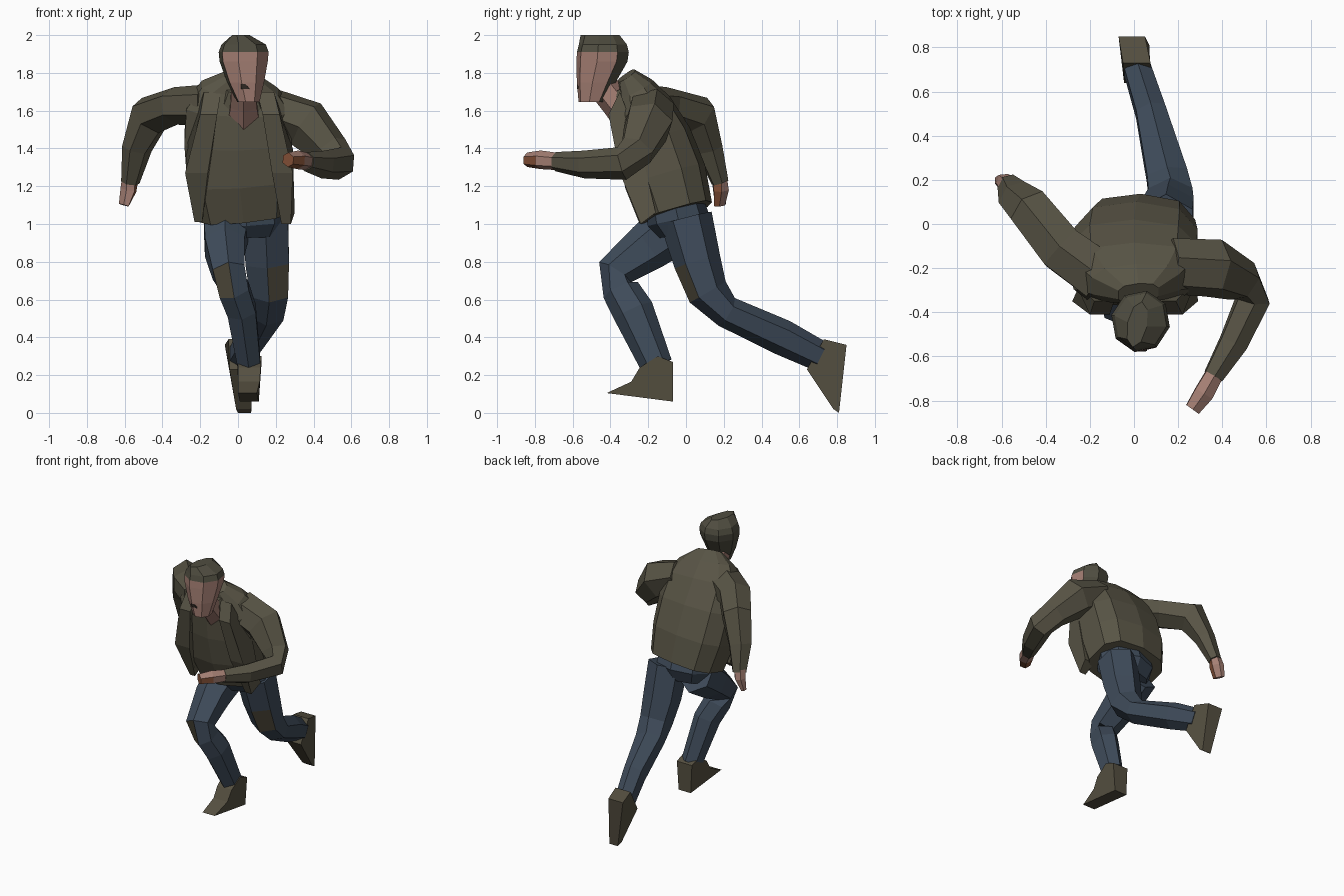
import bpy, bmesh, math
from mathutils import Vector


def material(name, rgb):
    m = bpy.data.materials.new(name)
    m.diffuse_color = (*rgb, 1)
    return m


JACKET = material("olive jacket", (0.098, 0.089, 0.060))
JEANS = material("blue denim", (0.050, 0.072, 0.104))
SKIN = material("skin", (0.38, 0.215, 0.175))
HAIR = material("dark olive hair", (0.080, 0.075, 0.052))
SHOE = material("brown leather", (0.092, 0.080, 0.052))
RUST = material("rust red", (0.24, 0.085, 0.04))
DARK = material("dark brown", (0.03, 0.022, 0.018))


def finish(name, bm, mats, rule=None):
    bmesh.ops.recalc_face_normals(bm, faces=bm.faces[:])
    bm.normal_update()
    if rule:
        for f in bm.faces:
            f.material_index = rule(f.calc_center_median(), f.normal)
    me = bpy.data.meshes.new(name)
    bm.to_mesh(me)
    bm.free()
    for m in mats:
        me.materials.append(m)
    ob = bpy.data.objects.new(name, me)
    bpy.context.collection.objects.link(ob)
    return ob


def boxy(value, power):
    return math.copysign(abs(value) ** power, value) if abs(value) > 1e-6 else 0


def tube(name, rings, mats, n=6, ref=(1, 0, 0), flat=False, rule=None, power=1):
    """Loft of n-sided rings (x, y, z, half width along ref, half depth)."""
    bm = bmesh.new()
    loops = []
    c = [Vector(r[:3]) for r in rings]
    fix = 1 / math.cos(math.pi / n) if n % 4 else 1
    for i, r in enumerate(rings):
        t = c[min(i + 1, len(c) - 1)] - c[max(i - 1, 0)]
        t = Vector((0, 0, 1)) if flat else t.normalized()
        u = Vector(ref)
        u = (u - t * u.dot(t)).normalized()
        v = t.cross(u)
        loop = []
        for k in range(n):
            a = math.pi / 2 + 2 * math.pi * k / n
            loop.append(bm.verts.new(c[i] + u * r[3] * fix * boxy(math.cos(a), power)
                                     + v * r[4] * boxy(math.sin(a), power)))
        loops.append(loop)
    for a, b in zip(loops, loops[1:]):
        for k in range(n):
            j = (k + 1) % n
            bm.faces.new((a[k], a[j], b[j], b[k]))
    bm.faces.new(loops[0])
    bm.faces.new(loops[-1])
    return finish(name, bm, mats, rule)


def prism(name, pts, mat):
    """Side profile of (y, z, x min, x max) points closed across x."""
    bm = bmesh.new()
    a = [bm.verts.new((x0, y, z)) for y, z, x0, x1 in pts]
    b = [bm.verts.new((x1, y, z)) for y, z, x0, x1 in pts]
    bm.faces.new(a)
    bm.faces.new(b)
    for k in range(len(pts)):
        j = (k + 1) % len(pts)
        bm.faces.new((a[k], a[j], b[j], b[k]))
    return finish(name, bm, [mat])


# jacket body, leaning forward
tube("jacket_body", [
    (0.03, -0.055, 1.06, 0.245, 0.20), (0.01, -0.11, 1.25, 0.275, 0.22),
    (0.00, -0.17, 1.45, 0.28, 0.20), (0.00, -0.23, 1.62, 0.27, 0.155),
    (0.01, -0.27, 1.72, 0.20, 0.10), (0.02, -0.315, 1.785, 0.09, 0.055)],
    [JACKET], n=10, power=0.72)

# open front panels and lapels
prism("left_front_panel", [
    (-0.35, 1.70, -0.18, -0.09), (-0.41, 1.58, -0.20, -0.11), (-0.35, 1.27, -0.28, -0.16),
    (-0.24, 1.01, -0.23, -0.19), (-0.18, 1.06, -0.24, -0.18), (-0.24, 1.40, -0.28, -0.18)], JACKET)
prism("right_front_panel", [
    (-0.35, 1.70, 0.10, 0.19), (-0.41, 1.58, 0.13, 0.22), (-0.35, 1.27, 0.18, 0.29),
    (-0.24, 1.00, 0.23, 0.28), (-0.16, 1.06, 0.22, 0.30), (-0.24, 1.40, 0.18, 0.29)], JACKET)

# neck and collar
tube("neck", [(0.03, -0.30, 1.56, 0.085, 0.09), (0.03, -0.37, 1.64, 0.07, 0.08),
              (0.03, -0.44, 1.73, 0.065, 0.08)], [SKIN])
tube("collar", [(0.02, -0.27, 1.64, 0.15, 0.13), (0.02, -0.32, 1.73, 0.10, 0.09)], [JACKET], n=8)


# head turned a little sideways, hair on the crown, back and far cheek
def hair_rule(c, n):
    ahead = 0.35 * (c.x - 0.03) - 0.94 * (c.y + 0.45)
    return 0 if c.z < 1.90 and ahead > -0.03 and n.y < 0.4 and n.x > -0.8 else 1


tube("head", [
    (0.055, -0.50, 1.645, 0.06, 0.07), (0.04, -0.475, 1.75, 0.10, 0.105),
    (0.03, -0.445, 1.86, 0.13, 0.138), (0.03, -0.44, 1.91, 0.135, 0.14),
    (0.03, -0.44, 1.95, 0.12, 0.13), (0.015, -0.455, 2.0, 0.045, 0.105)],
    [SKIN, HAIR], n=8, ref=(0.98, -0.2, 0), flat=True, rule=hair_rule)
prism("mouth", [(-0.578, 1.74, 0.015, 0.04), (-0.576, 1.715, 0.015, 0.06),
                (-0.56, 1.72, 0.015, 0.06)], DARK)

# arms: one swung forward, one swung back
FWD = (-0.5, 0.25, -0.8)
BACK = (0.77, 0.64, 0)
tube("forward_sleeve", [
    (0.16, -0.19, 1.61, 0.10, 0.13), (0.36, -0.20, 1.53, 0.12, 0.135),
    (0.49, -0.26, 1.39, 0.085, 0.10), (0.54, -0.34, 1.32, 0.08, 0.08),
    (0.45, -0.54, 1.315, 0.065, 0.07), (0.36, -0.69, 1.33, 0.045, 0.05)], [JACKET], ref=FWD)
tube("back_sleeve", [
    (-0.15, -0.24, 1.63, 0.11, 0.11), (-0.33, -0.11, 1.625, 0.105, 0.10),
    (-0.465, 0.06, 1.575, 0.095, 0.115), (-0.535, 0.12, 1.40, 0.075, 0.07),
    (-0.57, 0.18, 1.22, 0.045, 0.045)], [JACKET], ref=BACK)

# hands, with rust red finger sides
tube("forward_hand", [
    (0.37, -0.67, 1.33, 0.04, 0.045), (0.315, -0.77, 1.34, 0.042, 0.052),
    (0.265, -0.84, 1.34, 0.033, 0.04)], [SKIN, RUST], ref=FWD,
    rule=lambda c, n: 1 if c.y < -0.78 and n.z < 0.5 and n.x > -0.6 else 0)
tube("back_hand", [
    (-0.57, 0.175, 1.25, 0.04, 0.04), (-0.58, 0.185, 1.18, 0.035, 0.05),
    (-0.605, 0.18, 1.10, 0.018, 0.04)], [SKIN, RUST], ref=BACK,
    rule=lambda c, n: 1 if n.x > 0.2 and n.y < 0.5 else 0)

# hips
tube("hips", [(0.045, -0.03, 0.94, 0.17, 0.11), (0.045, -0.04, 1.02, 0.21, 0.165),
              (0.04, -0.07, 1.15, 0.20, 0.15)], [JEANS], n=8)

# legs, with worn patches at the knees
tube("front_leg", [
    (-0.06, -0.04, 1.00, 0.12, 0.15), (-0.07, -0.20, 0.88, 0.105, 0.13),
    (-0.05, -0.375, 0.745, 0.085, 0.10), (-0.02, -0.345, 0.65, 0.08, 0.10),
    (0.02, -0.28, 0.54, 0.075, 0.11), (0.06, -0.155, 0.25, 0.06, 0.085)], [JEANS, SHOE],
    rule=lambda c, n: 1 if 0.63 < c.z < 0.76 and n.y < -0.6 and n.x < 0 else 0)
tube("rear_leg", [
    (0.145, 0.0, 1.03, 0.12, 0.14), (0.155, 0.06, 0.80, 0.115, 0.125),
    (0.165, 0.115, 0.64, 0.10, 0.11), (0.15, 0.215, 0.535, 0.092, 0.085),
    (0.075, 0.51, 0.40, 0.067, 0.095), (0.015, 0.70, 0.305, 0.06, 0.082)], [JEANS, SHOE],
    rule=lambda c, n: 1 if 0.62 < c.z < 0.78 and n.y < -0.3 and n.x > 0 else 0)

# shoes
prism("front_shoe", [
    (-0.245, 0.24, 0.0, 0.12), (-0.15, 0.30, -0.005, 0.125), (-0.07, 0.27, 0.0, 0.125),
    (-0.07, 0.06, 0.01, 0.11), (-0.42, 0.105, 0.0, 0.10), (-0.29, 0.165, 0.0, 0.115)], SHOE)
prism("rear_shoe", [
    (0.73, 0.39, -0.05, 0.075), (0.85, 0.36, -0.07, 0.05), (0.81, 0.0, 0.0, 0.07),
    (0.78, 0.02, -0.01, 0.07), (0.64, 0.23, -0.045, 0.075)], SHOE)
